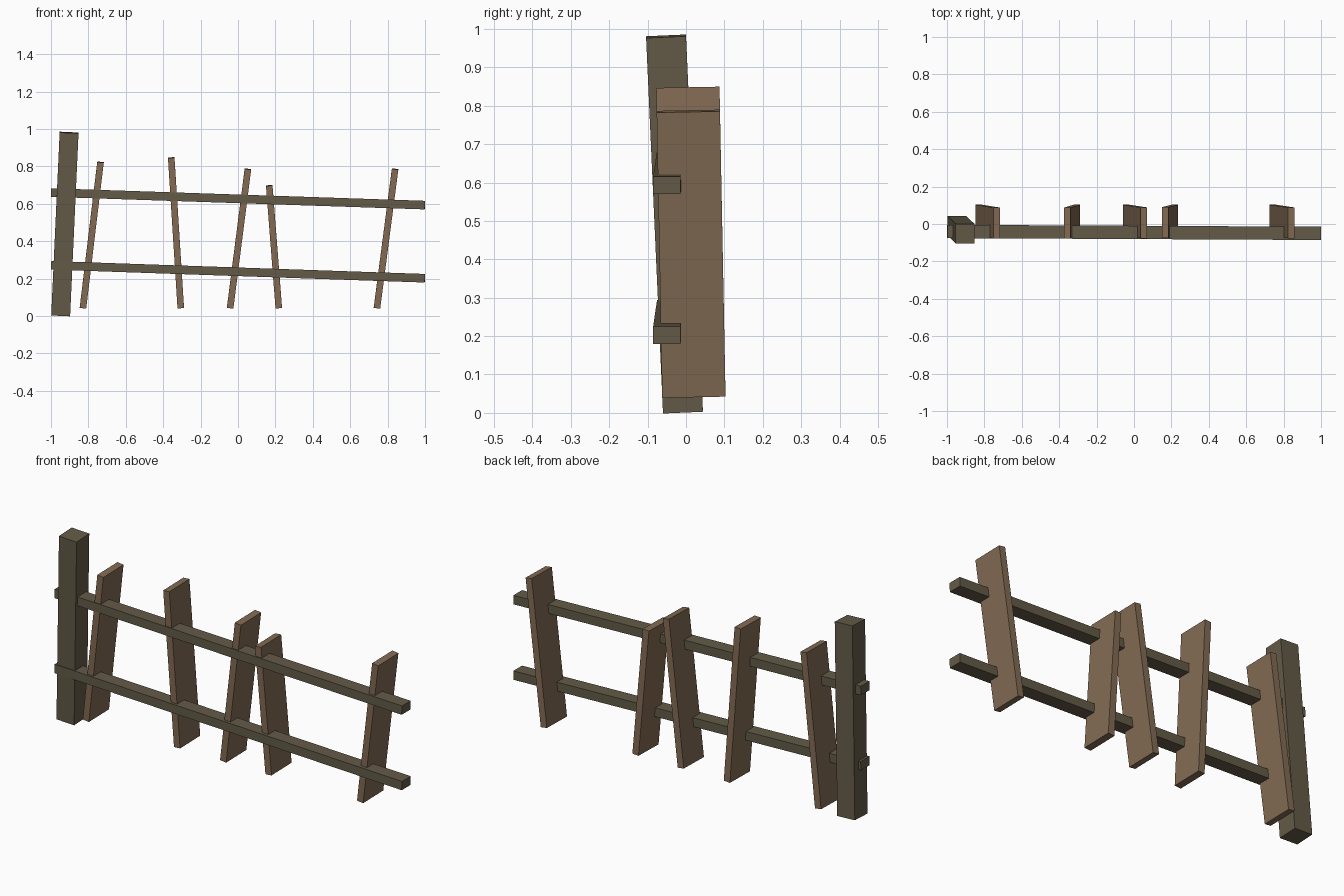
import bpy
from mathutils import Vector, Matrix

if "Cube" in bpy.data.objects:
    bpy.data.objects.remove(bpy.data.objects["Cube"])


def material(name, color):
    m = bpy.data.materials.new(name)
    m.diffuse_color = (*color, 1)
    m.use_nodes = True
    m.node_tree.nodes["Principled BSDF"].inputs["Base Color"].default_value = m.diffuse_color
    return m


dark_wood = material("dark_wood", (0.127, 0.105, 0.065))
light_wood = material("light_wood", (0.227, 0.147, 0.087))


def beam(name, start, end, size, axis, mat):
    """Box running from start to end; size is (x, y, z) with the length along axis."""
    a, b = Vector(start), Vector(end)
    dims = Vector(size)
    dims[axis] = (b - a).length
    rest = Vector((0, 0, 0))
    rest[axis] = 1
    bpy.ops.mesh.primitive_cube_add(size=1)
    ob = bpy.context.object
    ob.name = name
    ob.data.transform(Matrix.Diagonal((*dims, 1)))
    ob.data.transform(rest.rotation_difference(b - a).to_matrix().to_4x4())
    ob.location = (a + b) / 2
    ob.data.materials.append(mat)
    return ob


# Leaning post at the left end
beam("post", (-0.948, -0.008, 0.003), (-0.903, -0.052, 0.981),
     (0.101, 0.104, 0), 2, dark_wood)

# Two sagging rails
for name, z_left, z_right in (("lower_rail", 0.271, 0.202), ("upper_rail", 0.660, 0.593)):
    beam(name, (-0.999, -0.040, z_left), (0.999, -0.050, z_right),
         (0, 0.071, 0.046), 0, dark_wood)

# Crooked slats: bottom x, top x, top z
slats = [(-0.829, -0.735, 0.823), (-0.306, -0.357, 0.847), (-0.042, 0.053, 0.786),
         (0.218, 0.167, 0.698), (0.743, 0.840, 0.786)]
for i, (x0, x1, z1) in enumerate(slats):
    y1 = 0.0205 - 0.0195 * (z1 - 0.043)
    beam(f"slat_{i + 1}", (x0, 0.0205, 0.043), (x1, y1, z1),
         (0.035, 0.165, 0), 2, light_wood)
